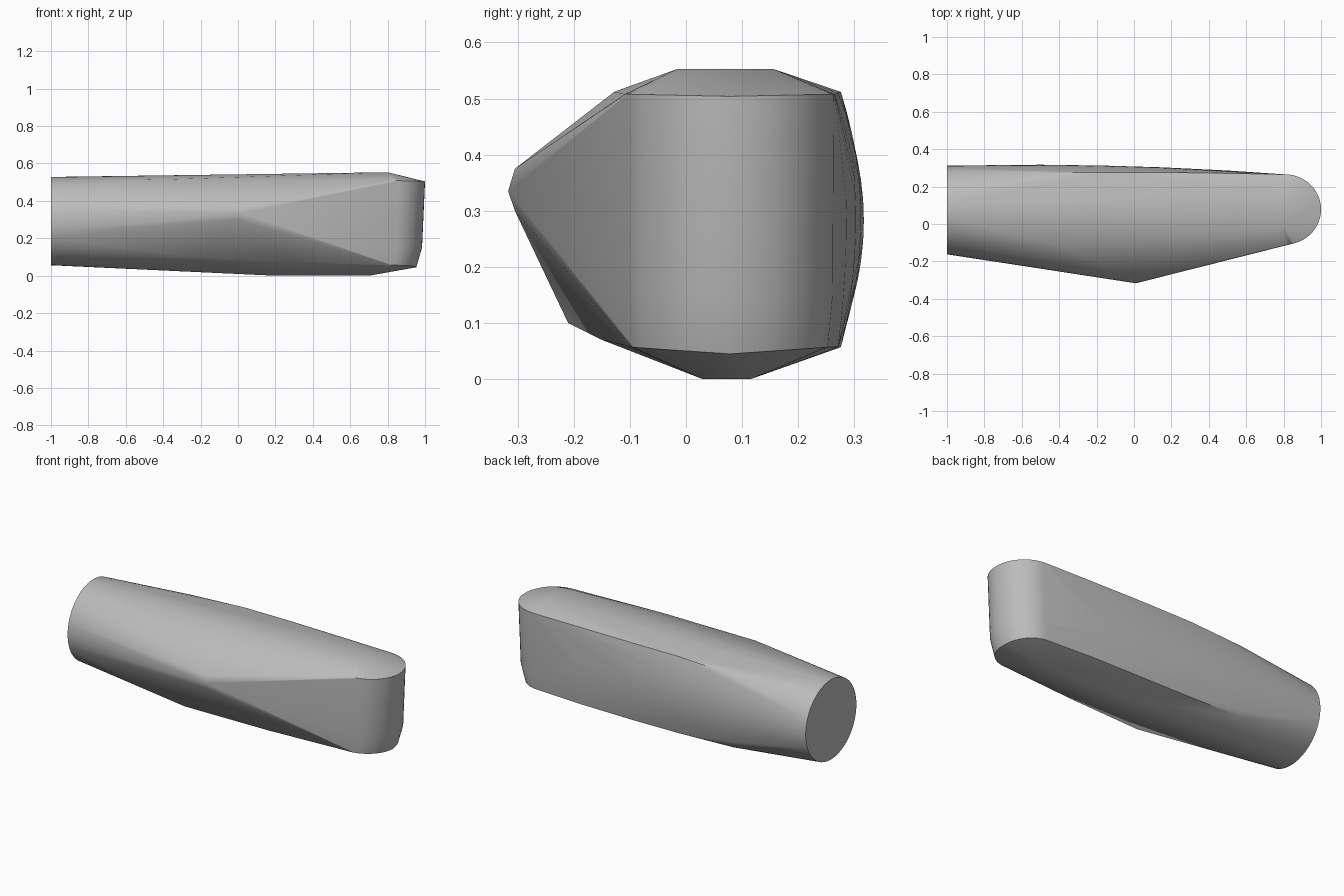
import bpy, bmesh, math

if "Cube" in bpy.data.objects:
    bpy.data.objects.remove(bpy.data.objects["Cube"])

grey = bpy.data.materials.new("plain grey")
grey.diffuse_color = (0.5, 0.5, 0.5, 1)
grey.use_nodes = True
grey.node_tree.nodes["Principled BSDF"].inputs["Base Color"].default_value = grey.diffuse_color

points = []

# round flat butt end
for i in range(48):
    a = math.tau * i / 48
    points.append((-1, 0.075 + 0.237 * math.cos(a), 0.292 + 0.236 * math.sin(a)))


# rounded nose: half-round outlines stacked in height
def nose_outline(cx, rx, ry, z, lift):
    for i in range(25):
        a = -math.pi / 2 + math.pi * i / 24
        points.append((cx + rx * math.cos(a), 0.078 + ry * math.sin(a),
                       z + lift * abs(math.sin(a))))


nose_outline(0.81, 0.190, 0.187, 0.504, 0.004)
nose_outline(0.80, 0.184, 0.185, 0.150, 0.0)
nose_outline(0.79, 0.163, 0.176, 0.045, 0.012)

# bulging back wall between upper and lower crease: x, peak y, inset, low z, high z
for x, peak, inset, low, high in [(-0.80, 0.314, 0.060, 0.10, 0.46),
                                  (-0.50, 0.317, 0.044, 0.07, 0.495),
                                  (-0.15, 0.312, 0.036, 0.06, 0.512),
                                  (0.15, 0.303, 0.027, 0.057, 0.512),
                                  (0.50, 0.286, 0.015, 0.057, 0.510)]:
    for i in range(13):
        t = -1 + i / 6
        mid, half = (low + high) / 2, (high - low) / 2
        points.append((x, peak - inset * t * t, mid + half * t))

# blunt front peak, and the facet corners around it
points += [(0.01, -0.317, 0.335), (0.01, -0.305, 0.375), (0.0, -0.305, 0.30),
           (-0.37, -0.12, 0.515), (0.25, -0.128, 0.512),
           (-0.20, -0.21, 0.10), (0.30, -0.15, 0.07)]

# flat top and flat keel
points += [(0.80, -0.015, 0.553), (0.80, 0.155, 0.553),
           (0.20, 0.03, 0.0), (0.20, 0.115, 0.0),
           (0.70, 0.03, 0.0), (0.70, 0.115, 0.0)]

# stretch a skin over all the sections
bm = bmesh.new()
for p in points:
    bm.verts.new(p)
hull = bmesh.ops.convex_hull(bm, input=bm.verts[:])
loose = {v for v in hull["geom_interior"] + hull["geom_unused"]
         if isinstance(v, bmesh.types.BMVert)}
bmesh.ops.delete(bm, geom=list(loose), context='VERTS')
bmesh.ops.dissolve_limit(bm, angle_limit=math.radians(0.3),
                         verts=bm.verts[:], edges=bm.edges[:])
bmesh.ops.recalc_face_normals(bm, faces=bm.faces[:])

mesh = bpy.data.meshes.new("faceted_body")
bm.to_mesh(mesh)
bm.free()
mesh.materials.append(grey)
body = bpy.data.objects.new("faceted_body", mesh)
bpy.context.collection.objects.link(body)
bpy.context.view_layer.objects.active = body
body.select_set(True)
bpy.ops.object.shade_smooth_by_angle(angle=math.radians(35))
